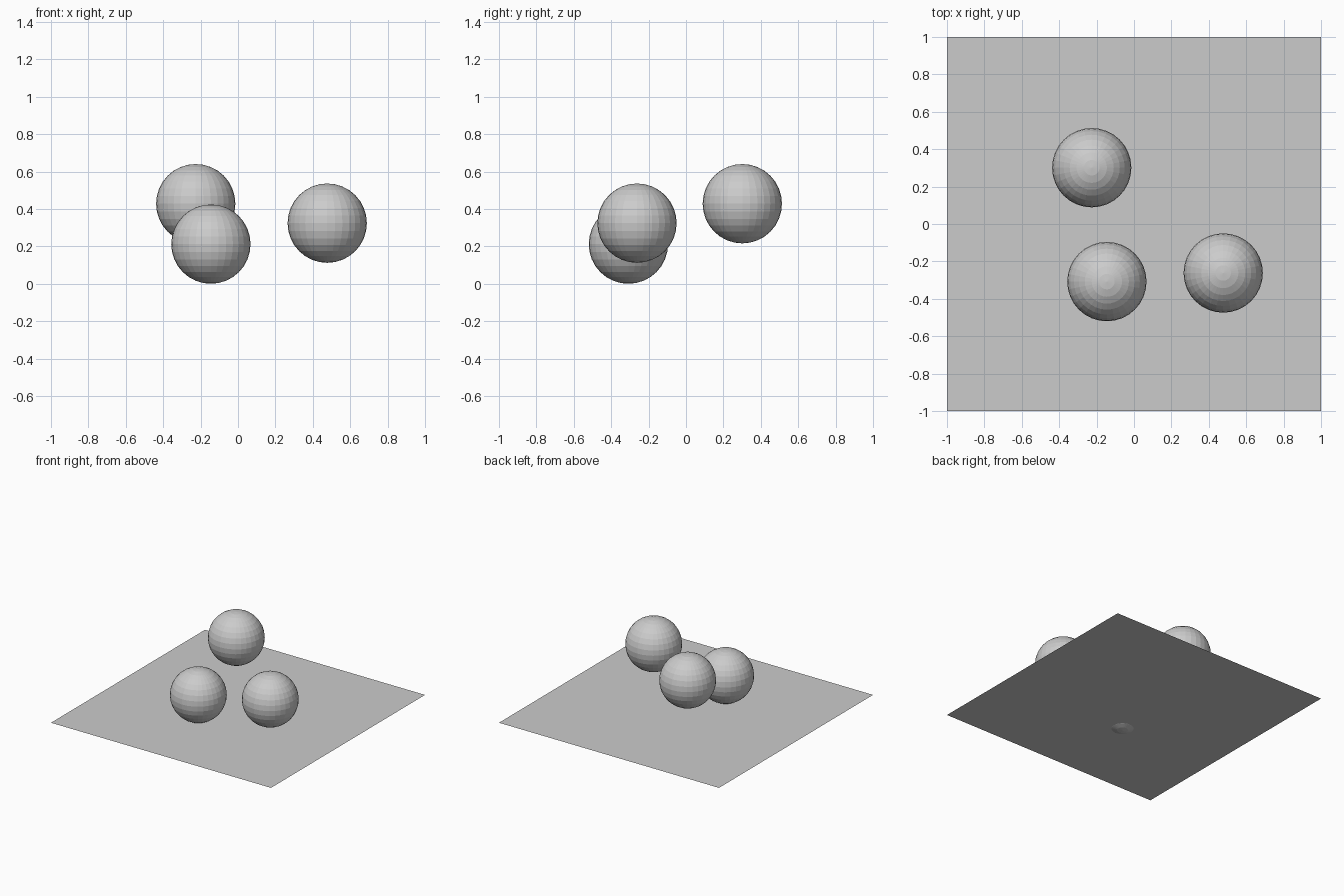
import bpy

if "Cube" in bpy.data.objects:
    bpy.data.objects.remove(bpy.data.objects["Cube"])

RADIUS = 0.212

# Flat square ground sheet, slightly pierced by the lowest ball
bpy.ops.mesh.primitive_plane_add(size=2, location=(0, 0, 0.017))
bpy.context.object.name = "floor_sheet"

# Three flat-faced balls at different heights
balls = {
    "ball_back": (-0.226, 0.301, 0.428),
    "ball_front": (-0.145, -0.308, RADIUS),
    "ball_right": (0.477, -0.262, 0.324),
}
for name, centre in balls.items():
    bpy.ops.mesh.primitive_uv_sphere_add(segments=32, ring_count=16, radius=RADIUS, location=centre)
    bpy.context.object.name = name
